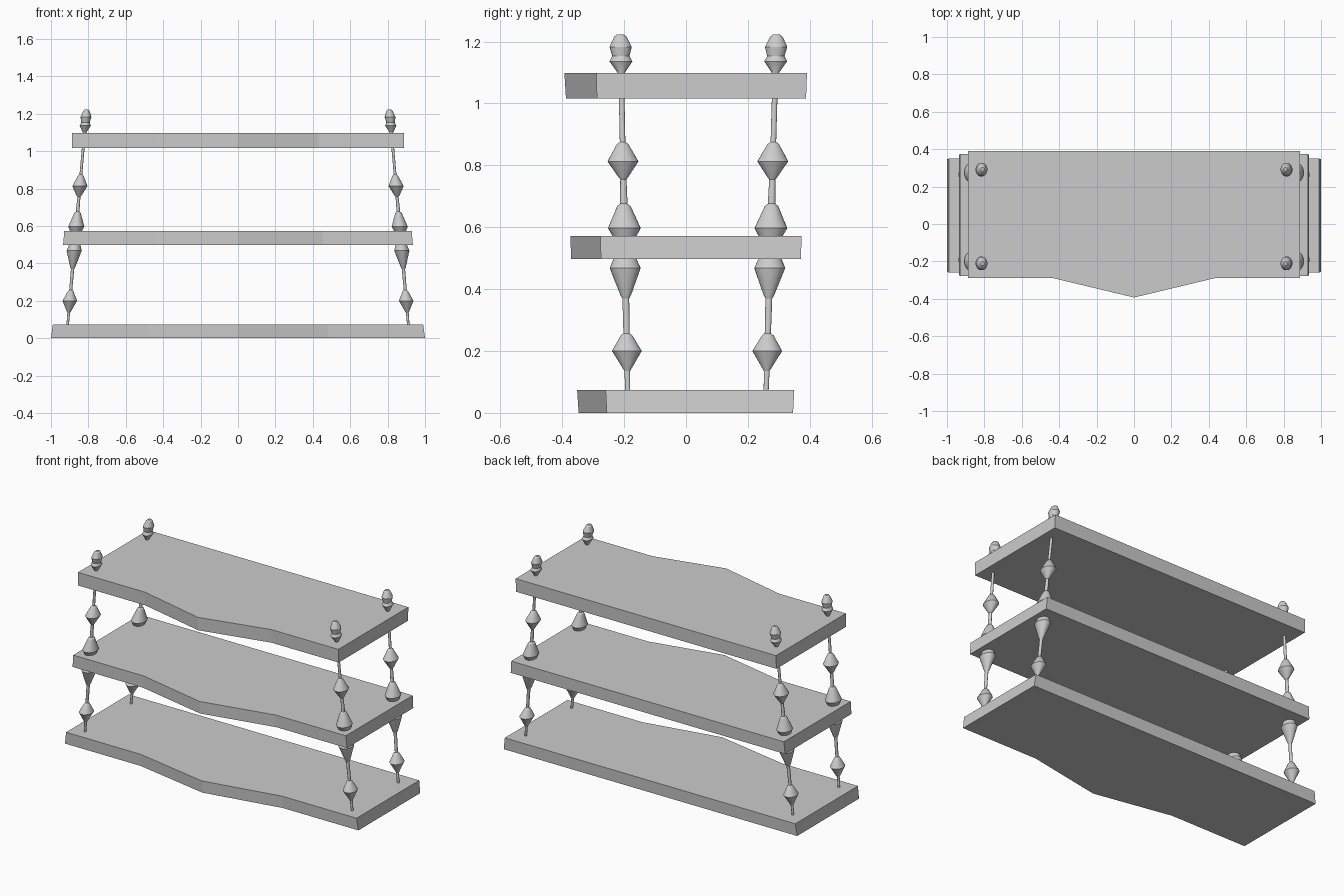
import bpy, bmesh, math

cube = bpy.data.objects.get("Cube")
if cube:
    bpy.data.objects.remove(cube, do_unlink=True)

grey = bpy.data.materials.new("plain grey")
grey.use_nodes = True
colour = (0.6, 0.6, 0.6, 1)
grey.diffuse_color = colour
grey.node_tree.nodes["Principled BSDF"].inputs["Base Color"].default_value = colour


def loft(name, rings):
    """Skin a stack of matching closed rings and cap both ends."""
    bm = bmesh.new()
    loops = [[bm.verts.new(p) for p in ring] for ring in rings]
    n = len(loops[0])
    for low, high in zip(loops, loops[1:]):
        for i in range(n):
            j = (i + 1) % n
            bm.faces.new((low[i], low[j], high[j], high[i]))
    bm.faces.new(loops[0][::-1])
    bm.faces.new(loops[-1])
    bmesh.ops.recalc_face_normals(bm, faces=bm.faces)
    mesh = bpy.data.meshes.new(name)
    bm.to_mesh(mesh)
    bm.free()
    mesh.materials.append(grey)
    obj = bpy.data.objects.new(name, mesh)
    bpy.context.collection.objects.link(obj)
    return obj


# Shelves: flat boards with a pointed front edge, slightly flared sides
def shelf_outline(z, half_width, back, front, point):
    kink = half_width * 0.485
    return [(half_width, back, z), (-half_width, back, z),
            (-half_width, front, z), (-kink, front, z), (0, point, z),
            (kink, front, z), (half_width, front, z)]


loft("bottom_shelf", [shelf_outline(0, 1.0, 0.346, -0.256, -0.347),
                      shelf_outline(0.074, 0.99, 0.35, -0.26, -0.352)])
loft("middle_shelf", [shelf_outline(0.497, 0.935, 0.371, -0.275, -0.371),
                      shelf_outline(0.572, 0.929, 0.374, -0.277, -0.374)])
loft("top_shelf", [shelf_outline(1.016, 0.888, 0.388, -0.288, -0.388),
                   shelf_outline(1.098, 0.887, 0.391, -0.29, -0.393)])

# Turned posts: (height, radius) profiles
SIDES = 24
lower_post = [(0.06, 0.008), (0.135, 0.009), (0.2, 0.048), (0.25, 0.019),
              (0.257, 0.010), (0.37, 0.011), (0.38, 0.017),
              (0.468, 0.050), (0.51, 0.032)]
upper_post = [(0.56, 0.032), (0.597, 0.053), (0.668, 0.022), (0.676, 0.012),
              (0.755, 0.010), (0.762, 0.016), (0.813, 0.050), (0.868, 0.019),
              (0.876, 0.009), (1.03, 0.009)]
finial = [(1.085, 0.010), (1.1, 0.012), (1.136, 0.037), (1.149, 0.030),
          (1.153, 0.028), (1.183, 0.036), (1.216, 0.020), (1.223, 0.011)]


def turned(name, profile, side, is_front):
    """Oval turning along a post axis that leans inward and outward."""
    rings = []
    for z, r in profile:
        cx = side * (0.917 - 0.088 * z)
        cy = -0.187 - 0.0205 * z if is_front else 0.257 + 0.029 * z
        angles = [math.tau * i / SIDES for i in range(SIDES)]
        rings.append([(cx + 0.81 * r * math.cos(a), cy + r * math.sin(a), z)
                      for a in angles])
    obj = loft(name, rings)
    bpy.ops.object.select_all(action='DESELECT')
    obj.select_set(True)
    bpy.context.view_layer.objects.active = obj
    bpy.ops.object.shade_smooth_by_angle(angle=math.radians(25))


for side, side_name in ((1, "left"), (-1, "right")):
    for is_front in (True, False):
        place = ("front_" if is_front else "back_") + side_name
        turned(place + "_lower_post", lower_post, side, is_front)
        turned(place + "_upper_post", upper_post, side, is_front)
        turned(place + "_finial", finial, side, is_front)
